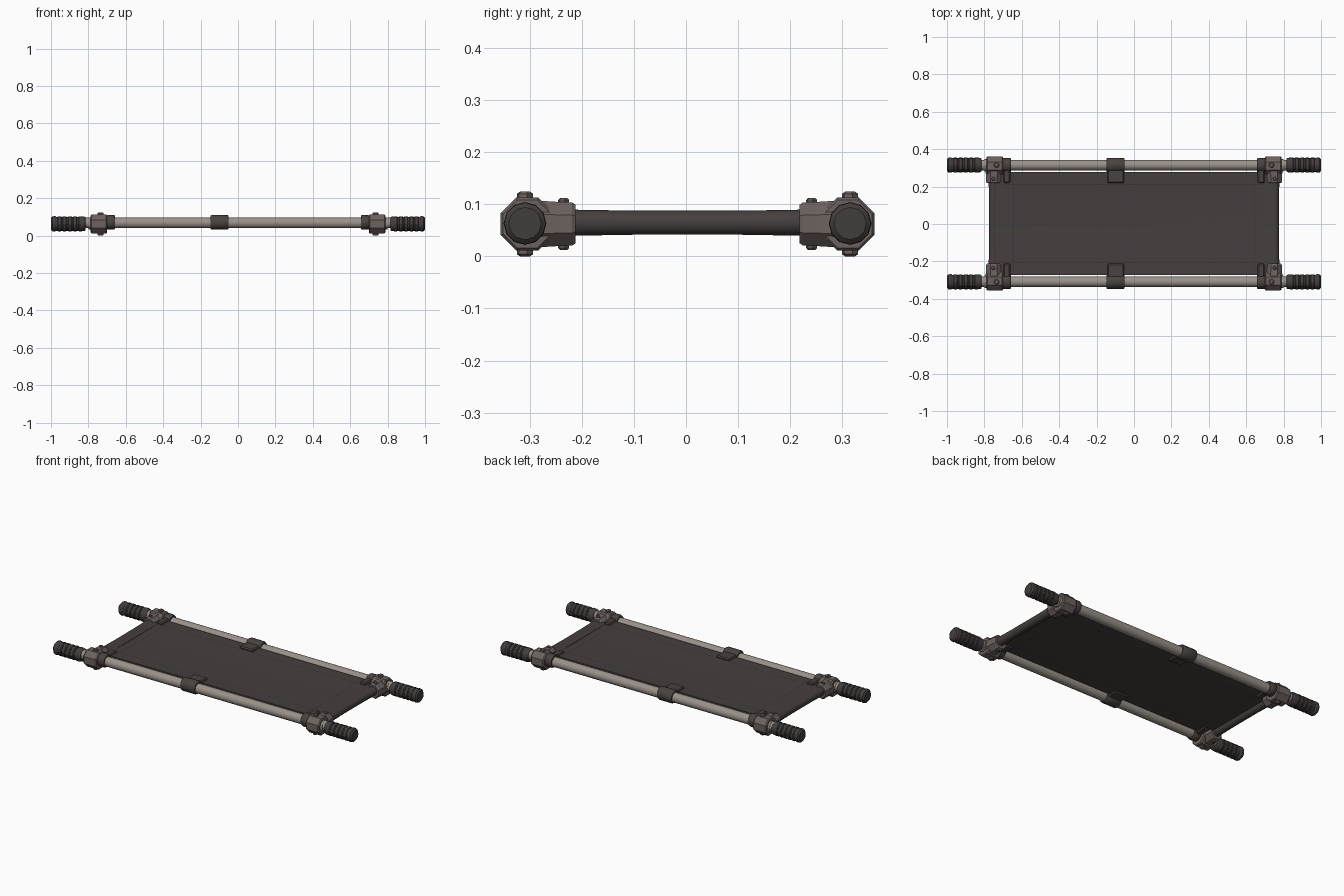
import bpy, bmesh, math
from mathutils import Vector

if "Cube" in bpy.data.objects:
    bpy.data.objects.remove(bpy.data.objects["Cube"])

Z0 = 0.065      # pole height
YP = 0.312      # pole offset from the middle
YO = 0.003      # small sideways shift of the frame


def material(name, rgb):
    m = bpy.data.materials.new(name)
    m.diffuse_color = (*rgb, 1)
    m.use_nodes = True
    m.node_tree.nodes["Principled BSDF"].inputs["Base Color"].default_value = m.diffuse_color
    return m


POLE = material("aluminium", (0.32, 0.285, 0.25))
CLAMP = material("brown_grey_metal", (0.15, 0.123, 0.113))
GRIP = material("dark_rubber", (0.055, 0.048, 0.046))
CLOTH = material("dark_canvas", (0.060, 0.050, 0.048))
STRAP = material("webbing", (0.066, 0.056, 0.052))
SEAM = material("seam", (0.035, 0.029, 0.028))


def finish(name, bm, mat, smooth=None):
    bmesh.ops.recalc_face_normals(bm, faces=bm.faces[:])
    me = bpy.data.meshes.new(name)
    bm.to_mesh(me)
    bm.free()
    me.materials.append(mat)
    ob = bpy.data.objects.new(name, me)
    bpy.context.collection.objects.link(ob)
    if smooth:
        bpy.ops.object.select_all(action='DESELECT')
        ob.select_set(True)
        bpy.context.view_layer.objects.active = ob
        bpy.ops.object.shade_smooth_by_angle(angle=math.radians(smooth))
    return ob


def lathe(name, prof, axis, centre, n, mat, smooth=None):
    """Capped turned solid: prof is (distance along axis, radius)."""
    a = Vector(axis).normalized()
    u = a.orthogonal().normalized()
    v = a.cross(u)
    bm = bmesh.new()
    rings = []
    for t, r in prof:
        ring = []
        for i in range(n):
            w = 2 * math.pi * (i + 0.5) / n
            ring.append(bm.verts.new(Vector(centre) + a * t + (u * math.cos(w) + v * math.sin(w)) * r))
        rings.append(ring)
    for p, q in zip(rings, rings[1:]):
        for i in range(n):
            j = (i + 1) % n
            bm.faces.new((p[i], p[j], q[j], q[i]))
    bm.faces.new(rings[0])
    bm.faces.new(rings[-1])
    return finish(name, bm, mat, smooth)


def box(name, lo, hi, mat, bevel=0):
    bm = bmesh.new()
    bmesh.ops.create_cube(bm, size=1)
    lo, hi = Vector(lo), Vector(hi)
    for v in bm.verts:
        v.co = Vector([(lo[k] + hi[k]) / 2 + v.co[k] * abs(hi[k] - lo[k]) for k in range(3)])
    if bevel:
        bmesh.ops.bevel(bm, geom=bm.edges[:], offset=bevel, segments=1, affect='EDGES')
    return finish(name, bm, mat)


def strap(name, x0, x1, y, s):
    """Webbing sleeve round the pole with a flap gripping the canvas."""
    w = x1 - x0
    lathe(name + "_loop", [(0, 0.035), (0.006, 0.039), (w - 0.006, 0.039), (w, 0.035)],
          (1, 0, 0), (x0, y, Z0 + 0.006), 12, STRAP, 35)
    box(name + "_flap", (x0 + 0.004, YO + s * 0.215, 0.054), (x1 - 0.004, y, 0.096), STRAP, 0.006)


for s, side in ((-1, "front"), (1, "back")):
    y = YO + s * YP
    # long pole
    lathe(side + "_pole", [(-0.9, 0.0285), (0.9, 0.0285)], (1, 0, 0), (0, y, Z0 + 0.003), 20, POLE, 40)
    strap(side + "_middle_strap", -0.147, -0.05, y, s)
    for e, end in ((-1, "left"), (1, "right")):
        tag = f"{side}_{end}_"
        # ribbed grip
        prof = [(0.815, 0.034), (0.82, 0.038)]
        for k in range(5):
            t = 0.835 + k * 0.028
            prof += [(t, 0.040), (t + 0.016, 0.040), (t + 0.019, 0.0375), (t + 0.025, 0.0375)]
        prof += [(0.978, 0.041), (0.992, 0.040), (1.0, 0.031)]
        lathe(tag + "grip", prof, (e, 0, 0), (0, y, 0.063), 12, GRIP, 30)
        # collar ring between grip and clamp
        lathe(tag + "neck", [(0.785, 0.033), (0.80, 0.033)], (e, 0, 0), (0, y, Z0), 12, POLE, 30)
        # octagonal clamp and tapered arm to the cross bar
        lathe(tag + "clamp", [(0.700, 0.050), (0.706, 0.055), (0.782, 0.055), (0.788, 0.050)],
              (e, 0, 0), (0, y - s * 0.004, 0.062), 8, CLAMP)
        lathe(tag + "clamp_arm", [(0.215, 0.040), (0.222, 0.045), (0.25, 0.046), (0.31, 0.050)],
              (0, s, 0), (e * 0.749, YO, 0.062), 8, CLAMP)
        # bolts above, below, outside and on the arm
        hx = e * 0.735
        lathe(tag + "top_bolt", [(0.04, 0.016), (0.058, 0.016), (0.062, 0.010)], (0, 0, 1), (hx, y, 0.062), 6, CLAMP)
        lathe(tag + "bottom_bolt", [(0.04, 0.016), (0.058, 0.016), (0.062, 0.010)], (0, 0, -1), (hx, y, 0.062), 6, CLAMP)
        lathe(tag + "side_bolt", [(0.03, 0.013), (0.043, 0.013), (0.046, 0.008)], (0, s, 0), (hx, y, 0.062), 6, CLAMP)
        for d, nm in ((1, "upper"), (-1, "lower")):
            lathe(tag + nm + "_arm_bolt", [(0.03, 0.011), (0.046, 0.011), (0.050, 0.007)],
                  (0, 0, d), (e * 0.752, YO + s * 0.238, 0.062), 6, CLAMP)
        # strap beside the clamp
        xs = sorted((e * 0.657, e * 0.703))
        strap(tag + "end_strap", xs[0], xs[1], y, s)

# canvas sheet, slightly sagging in the middle
def height(x, y):
    return 0.087 - 0.006 * (1 - (y / 0.28) ** 2) * (1 - 0.6 * (x / 0.76) ** 2)


bm = bmesh.new()
bmesh.ops.create_grid(bm, x_segments=16, y_segments=12, size=0.5)
for v in bm.verts:
    x, y = v.co.x * 1.42, v.co.y * 0.55
    v.co = (x, y + YO, height(x, y))
bmesh.ops.solidify(bm, geom=bm.faces[:], thickness=0.02)
finish("canvas", bm, CLOTH, 40)

# canvas ends wrapped round the cross bars
for e, end in ((-1, "left"), (1, "right")):
    lathe(end + "_end_roll", [(-0.25, 0.026), (-0.1, 0.0235), (0.1, 0.0235), (0.25, 0.026)],
          (0, 1, 0), (e * 0.752, YO, 0.0645), 16, CLOTH, 40)
    xs = sorted((e * 0.69, e * 0.755))
    box(end + "_end_panel", (xs[0], YO - 0.235, 0.066), (xs[1], YO + 0.235, 0.086), CLOTH)


# stitched seams following the sag, above and below
def seam(name, along_x, pos, half):
    bm = bmesh.new()
    for top in (0.0012, -0.0212):
        prev = None
        for k in range(13):
            t = -half + 2 * half * k / 12
            pts = [(t, pos - 0.002), (t, pos + 0.002)] if along_x else [(pos - 0.002, t), (pos + 0.002, t)]
            cur = [bm.verts.new((x, y + YO, height(x, y) + top)) for x, y in pts]
            if prev:
                bm.faces.new((prev[0], prev[1], cur[1], cur[0]))
            prev = cur
    finish(name, bm, SEAM)


for s, nm in ((-1, "a"), (1, "b")):
    seam("long_seam_" + nm, True, s * 0.207, 0.70)
    seam("cross_seam_" + nm, False, s * 0.645, 0.26)
